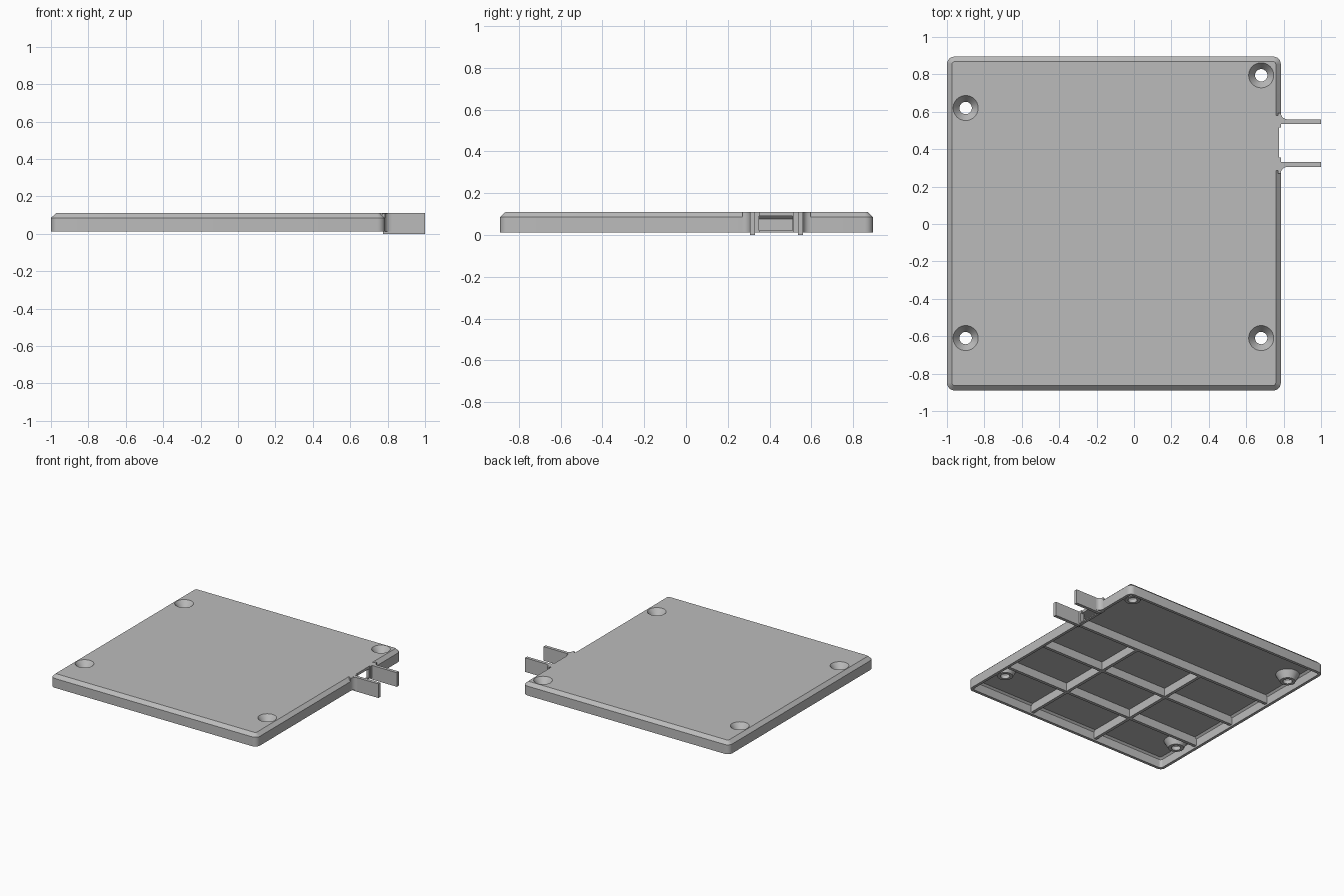
import bpy, bmesh, math

default = bpy.data.objects.get("Cube")
if default:
    bpy.data.objects.remove(default, do_unlink=True)

grey = bpy.data.materials.new("plain grey")
grey.use_nodes = True
grey.diffuse_color = (0.5, 0.5, 0.5, 1)
grey.node_tree.nodes["Principled BSDF"].inputs["Base Color"].default_value = (0.5, 0.5, 0.5, 1)

X0, X1, Y0, Y1 = -1.0, 0.785, -0.89, 0.895
BASE, TOP, UNDER = 0.012, 0.11, 0.09


def finish(name, bm):
    bmesh.ops.recalc_face_normals(bm, faces=bm.faces)
    mesh = bpy.data.meshes.new(name)
    bm.to_mesh(mesh)
    bm.free()
    mesh.materials.append(grey)
    ob = bpy.data.objects.new(name, mesh)
    bpy.context.collection.objects.link(ob)
    return ob


def loft(name, rings):
    """Skin a list of equal point rings and cap both ends."""
    bm = bmesh.new()
    loops = [[bm.verts.new(p) for p in ring] for ring in rings]
    n = len(loops[0])
    for a, b in zip(loops, loops[1:]):
        for i in range(n):
            j = (i + 1) % n
            bm.faces.new((a[i], a[j], b[j], b[i]))
    bm.faces.new(loops[0])
    bm.faces.new(loops[-1])
    return finish(name, bm)


def prism(name, outline, z0, z1):
    return loft(name, [[(x, y, z) for x, y in outline] for z in (z0, z1)])


def box(name, x0, x1, y0, y1, z0, z1):
    return prism(name, [(x0, y0), (x1, y0), (x1, y1), (x0, y1)], z0, z1)


def turned(name, cx, cy, profile, n=40):
    angles = [math.tau * i / n for i in range(n)]
    return loft(name, [[(cx + r * math.cos(a), cy + r * math.sin(a), z) for a in angles]
                       for r, z in profile])


def rounded_ring(inset, z, steps=6):
    """Rounded rectangle of the plate outline, moved inward."""
    r = max(0.04 - inset, 0.008)
    ring = []
    corners = [(X1, Y1, -1, -1), (X0, Y1, 1, -1), (X0, Y0, 1, 1), (X1, Y0, -1, 1)]
    for k, (x, y, sx, sy) in enumerate(corners):
        cx, cy = x + sx * (inset + r), y + sy * (inset + r)
        for i in range(steps + 1):
            a = math.pi / 2 * (k + i / steps)
            ring.append((cx + r * math.cos(a), cy + r * math.sin(a), z))
    return ring


def combine(target, other, operation):
    mod = target.modifiers.new("combine", 'BOOLEAN')
    mod.operation, mod.solver, mod.object = operation, 'EXACT', other
    bpy.context.view_layer.objects.active = target
    bpy.ops.object.modifier_apply(modifier=mod.name)
    bpy.data.objects.remove(other, do_unlink=True)


# Hollow cover plate, open below, with a chamfered top rim
plate = loft("cover_plate", [rounded_ring(i, z) for i, z in (
    (0.036, UNDER), (0.022, 0.077), (0.022, BASE), (0, BASE), (0, 0.085), (0.027, TOP))])

# Square-edged wall between the tabs, with a recess and a window
combine(plate, box("tab_wall", 0.755, X1, 0.285, 0.58, BASE, TOP), 'UNION')
combine(plate, box("recess_cutter", 0.776, 0.9, 0.355, 0.515, -0.1, 0.2), 'DIFFERENCE')
combine(plate, box("window_cutter", 0.7, 0.9, 0.348, 0.51, 0.021, UNDER), 'DIFFERENCE')

# Countersunk screw holes with tapered bosses below
for x, y in ((-0.9, 0.62), (0.68, 0.795), (-0.9, -0.61), (0.68, -0.61)):
    combine(plate, turned("boss", x, y, [(0.055, 0.035), (0.088, 0.096)]), 'UNION')
    combine(plate, turned("hole_cutter", x, y, [
        (0.033, -0.05), (0.033, 0.065), (0.067, TOP), (0.067, 0.2)]), 'DIFFERENCE')

# Stiffening ribs on the underside
HALF = 0.012
for k, y in enumerate((0.29, -0.1, -0.49)):
    box(f"cross_rib_{k + 1}", X0 + 0.015, X1 - 0.015, y - HALF, y + HALF, 0.025, 0.095)
for k, x in enumerate((0.21, -0.37)):
    box(f"long_rib_{k + 1}", x - HALF, x + HALF, Y0 + 0.015, 0.29, 0.025, 0.095)

# Pair of tabs with filleted roots, mirrored about their middle line
MID = 0.4325
for name, s in (("front", -1), ("back", 1)):
    inner, outer = MID + s * 0.102, MID + s * 0.127
    box(f"{name}_tab", 0.775, 1.0, min(inner, outer), max(inner, outer), 0, TOP)
    r = 0.035
    arc = [(X1 + r - r * math.cos(a), outer + s * (r - r * math.sin(a)))
           for a in (math.pi / 2 * i / 6 for i in range(7))]
    prism(f"{name}_tab_fillet", [(0.77, outer - s * 0.01), (0.77, outer + s * r)] + arc
          + [(X1 + r, outer - s * 0.01)], BASE, TOP - 0.0005)

# Smooth rounded corners and holes, keep the edges crisp
bpy.ops.object.select_all(action='DESELECT')
for ob in bpy.context.collection.objects:
    if ob.type == 'MESH':
        ob.select_set(True)
bpy.context.view_layer.objects.active = plate
bpy.ops.object.shade_smooth_by_angle(angle=math.radians(30))
